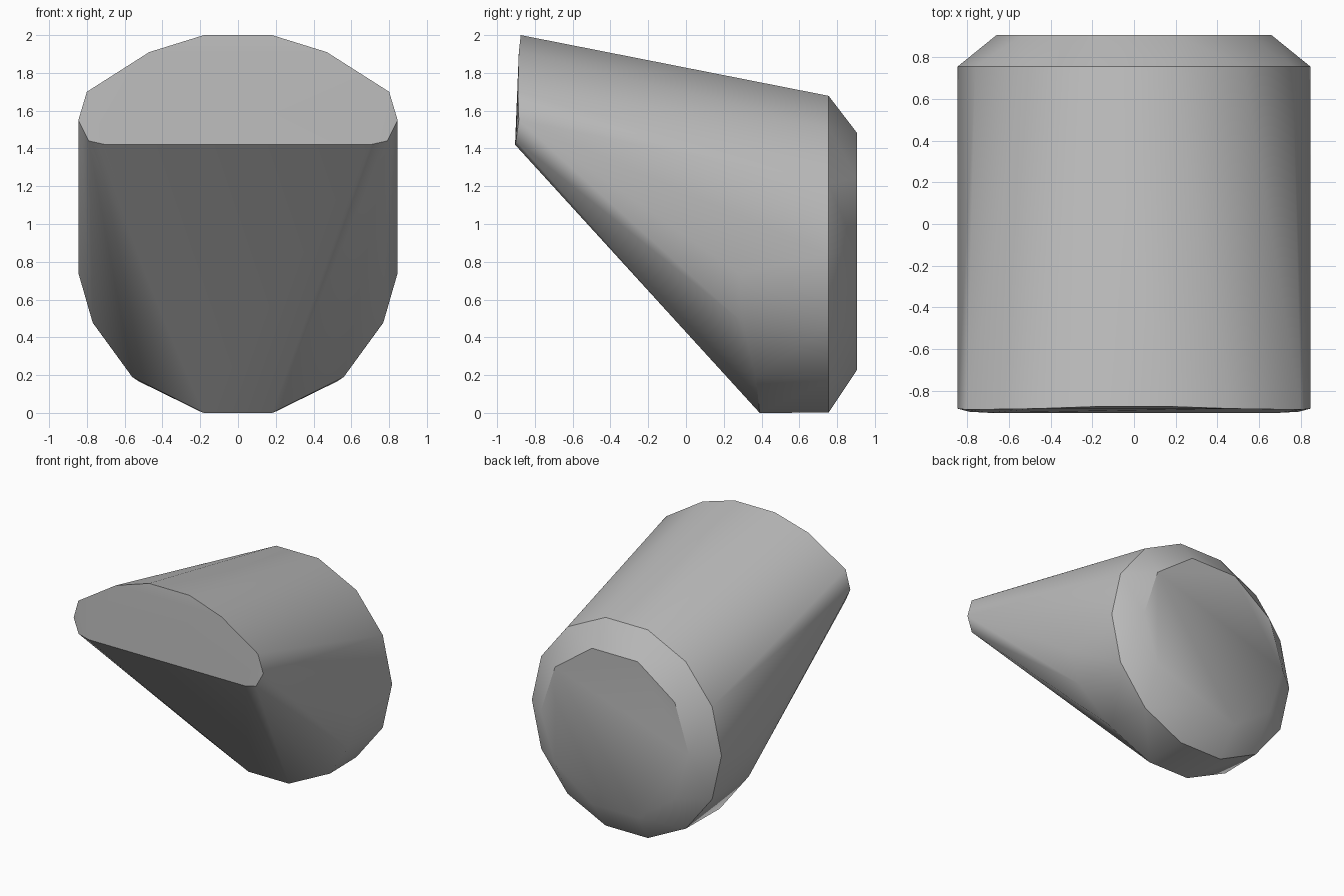
import bpy
import bmesh
from math import sin, cos, pi, radians

if "Cube" in bpy.data.objects:
    bpy.data.objects.remove(bpy.data.objects["Cube"], do_unlink=True)

grey = bpy.data.materials.new("light grey")
grey.use_nodes = True
colour = (0.5, 0.5, 0.5, 1)
grey.diffuse_color = colour
grey.node_tree.nodes["Principled BSDF"].inputs["Base Color"].default_value = colour


def ring(sides, rx, rz, y, z):
    """Upright polygon with a flat edge at its top and bottom."""
    angles = [2 * pi * (i + 0.5) / sides for i in range(sides)]
    return [(rx * sin(a), y, z + rz * cos(a)) for a in angles]


def mirrored(points):
    return [(s * x, y, z) for x, y, z in points for s in (1, -1)]


# Round rear rim and the smaller flat cap behind it
rear_rim = ring(14, 0.845, 0.86, 0.755, 0.84)
rear_cap = ring(10, 0.66, 0.66, 0.905, 0.855)

# Wide, flattened front end
front_end = mirrored([
    (0.18, -0.875, 2.0), (0.47, -0.885, 1.91), (0.80, -0.89, 1.70),
    (0.845, -0.885, 1.55), (0.79, -0.9, 1.44), (0.70, -0.905, 1.42)])

# Curved belly where the slanted underside meets the round body
belly = mirrored([
    (0.18, 0.39, 0.0), (0.56, 0.37, 0.19),
    (0.77, 0.30, 0.48), (0.845, 0.28, 0.74)])

# Stretch one convex skin over the sections
bm = bmesh.new()
for point in rear_rim + rear_cap + front_end + belly:
    bm.verts.new(point)
hull = bmesh.ops.convex_hull(bm, input=bm.verts[:])
loose = [v for v in bm.verts if not v.link_faces]
bmesh.ops.delete(bm, geom=loose, context='VERTS')
bmesh.ops.dissolve_limit(bm, angle_limit=radians(1),
                         verts=bm.verts[:], edges=bm.edges[:])
bmesh.ops.recalc_face_normals(bm, faces=bm.faces[:])

mesh = bpy.data.meshes.new("wedge_body")
bm.to_mesh(mesh)
bm.free()
mesh.materials.append(grey)
body = bpy.data.objects.new("wedge_body", mesh)
bpy.context.collection.objects.link(body)

# Smooth sides with crisp rims
bpy.ops.object.select_all(action='DESELECT')
body.select_set(True)
bpy.context.view_layer.objects.active = body
bpy.ops.object.shade_smooth_by_angle(angle=radians(35))
